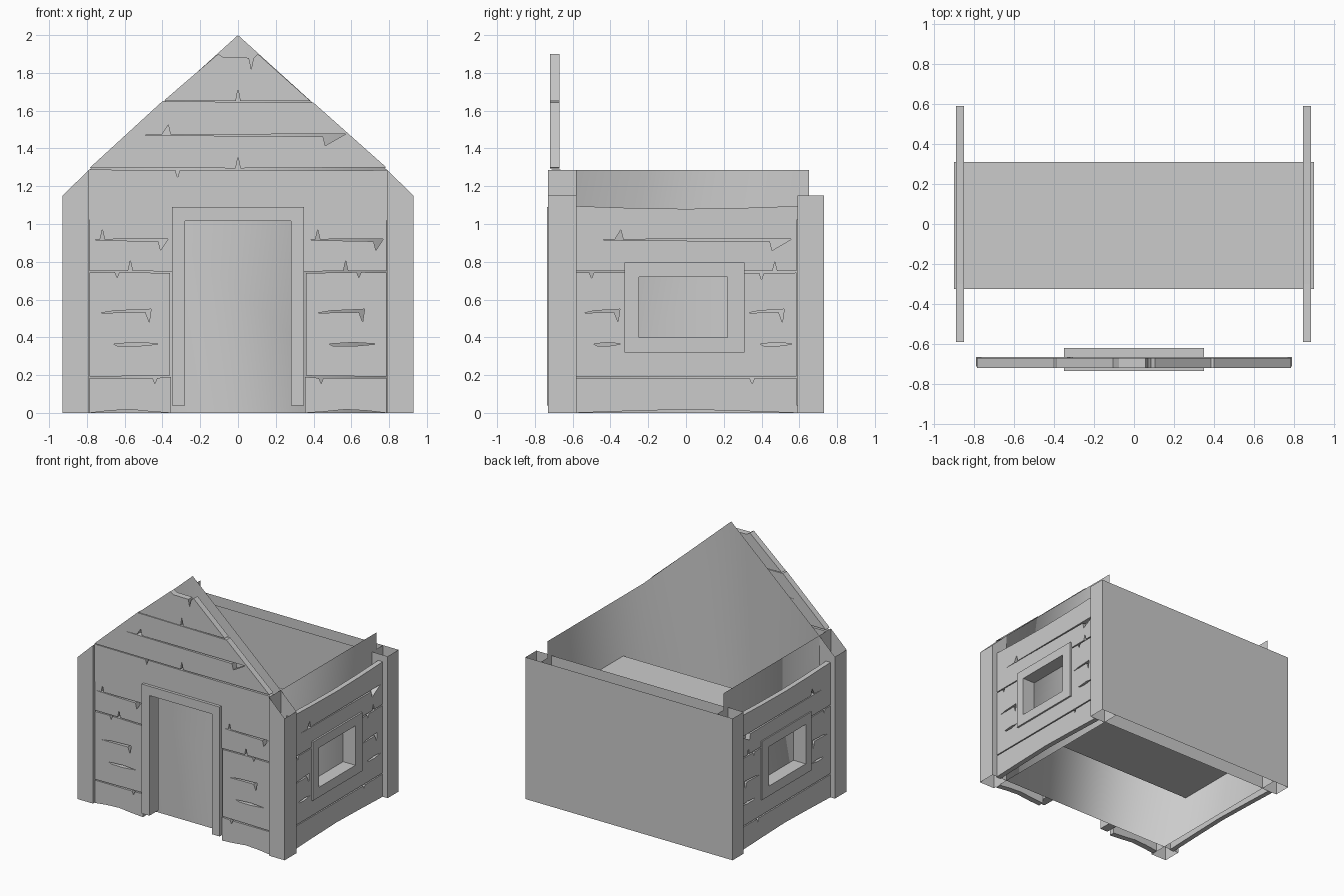
import bpy, bmesh
from mathutils import Matrix

if "Cube" in bpy.data.objects:
    bpy.data.objects.remove(bpy.data.objects["Cube"])


def mesh(name, verts, faces, smooth=False):
    me = bpy.data.meshes.new(name)
    me.from_pydata(verts, [], faces)
    if smooth:
        for p in me.polygons:
            p.use_smooth = True
    ob = bpy.data.objects.new(name, me)
    bpy.context.collection.objects.link(ob)
    return ob


FRONT = Matrix(((1, 0, 0, 0), (0, 0, -1, 0), (0, 1, 0, 0), (0, 0, 0, 1)))
SIDE = Matrix(((0, 0, 1, 0), (1, 0, 0, 0), (0, 1, 0, 0), (0, 0, 0, 1)))


def panel(name, loops, basis, lo, hi):
    """Extrude an outline (further loops are holes) from depth lo to hi."""
    cu = bpy.data.curves.new(name, 'CURVE')
    cu.dimensions = '2D'
    cu.fill_mode = 'BOTH'
    cu.extrude = (hi - lo) / 2
    for pts in loops:
        sp = cu.splines.new('POLY')
        sp.points.add(len(pts) - 1)
        for p, (a, b) in zip(sp.points, pts):
            p.co = (a, b, 0, 1)
        sp.use_cyclic_u = True
    tmp = bpy.data.objects.new(name + "_tmp", cu)
    bpy.context.collection.objects.link(tmp)
    dg = bpy.context.evaluated_depsgraph_get()
    me = bpy.data.meshes.new_from_object(tmp.evaluated_get(dg))
    bpy.data.objects.remove(tmp)
    me.transform(basis @ Matrix.Translation((0, 0, (lo + hi) / 2)))
    bm = bmesh.new()
    bm.from_mesh(me)
    bmesh.ops.remove_doubles(bm, verts=bm.verts, dist=1e-5)
    bmesh.ops.recalc_face_normals(bm, faces=bm.faces)
    bm.to_mesh(me)
    bm.free()
    for p in me.polygons:
        p.use_smooth = False
    ob = bpy.data.objects.new(name, me)
    bpy.context.collection.objects.link(ob)
    return ob


def rect(a, b, c, d):
    return [(a, c), (b, c), (b, d), (a, d)]


def nick(x, z, h, d=1):
    """V-shaped split in a plank edge; d is the walking direction."""
    return [(x - .012 * d, z), (x, z + h), (x + .012 * d, z)]


def slit(a, b, z):
    """Long crack with a spike at each end."""
    w = b - a
    s = .012
    return [(a, z), (a + .1 * w, z + .004), (a + .13 * w, z + .055),
            (a + .13 * w + s, z + .004), (b, z + .006),
            (b - .1 * w, z - .055), (b - .1 * w - s, z - .007)]


def tail(a, b, z):
    """Short crack that hooks down at its right end."""
    return [(a, z - .006), (a + .3 * (b - a), z + .006), (b, z + .014),
            (b - .01, z - .055), (b - .03, z - .002)]


def sliver(a, b, z):
    return [(a, z), (a + .02, z - .01), ((a + b) / 2, z - .012), (b, z), ((a + b) / 2, z + .008)]


def mirrored(points):
    return [(-x, z) for x, z in reversed(points)]


# Inner shell: gabled front and two side walls, softly shaded across the corners
W, F, B, E = .79, -.58, .65, 1.285
mesh("inner_shell",
     [(-W, F, 0), (W, F, 0), (W, F, E), (0, F, 2), (-W, F, E),
      (W, B, 0), (W, B, E), (-W, B, 0), (-W, B, E)],
     [(0, 1, 2, 3, 4), (1, 5, 6, 2), (7, 0, 4, 8)], smooth=True)

# Back wall: outer and inner sheets
for name, y, x in (("back_wall_outer", .73, .93), ("back_wall_inner", .595, W)):
    mesh(name, [(-x, y, 0), (x, y, 0), (x, y, 1.15), (-x, y, 1.15)], [(3, 2, 1, 0)])

# Corner posts: open tubes, the front pair sloped to follow the gable
for label, s in (("left", -1), ("right", 1)):
    for end, y0, y1, top in (("front", -.73, -.58, 1.285), ("back", .59, .73, 1.15)):
        ring = [(s * .79, y0, top), (s * .93, y0, 1.15), (s * .93, y1, 1.15), (s * .79, y1, top)]
        base = [(x, y, 0) for x, y, z in ring]
        quads = [(i, (i + 1) % 4, (i + 1) % 4 + 4, i + 4) for i in range(4)]
        if s < 0:
            quads = [q[::-1] for q in quads]
        mesh(f"{end}_{label}_post", base + ring, quads)

# Door frame
panel("door_frame",
      [[(-.35, .04), (-.28, .04), (-.28, 1.015), (.28, 1.015), (.28, .04),
        (.35, .04), (.35, 1.09), (-.35, 1.09)]], FRONT, .62, .735)

# Front planks beside the door
P0, P1 = .665, .712
bottom = [(.355, .0), (.45, .006), (.57, .018), (.68, .012), (.785, 0),
          (.785, .185)] + nick(.44, .185, -.03, -1) + [(.355, .19)]
middle = [(.36, .197), (.785, .192), (.785, .742)] + nick(.64, .745, -.03, -1) + [(.36, .74)]
for label, flip in (("right", False), ("left", True)):
    fix = mirrored if flip else list
    panel("front_bottom_plank_" + label, [fix(bottom)], FRONT, P0, P1)
    cracks = [tail(.42, .67, .535), sliver(.48, .74, .365)]
    if flip:
        cracks = [tail(-.73, -.46, .535), sliver(-.66, -.41, .365)]
    panel("front_middle_plank_" + label, [fix(middle)] + cracks, FRONT, P0, P1)

# Plank that wraps over the door
over = ([(-.785, .752)] + nick(-.57, .752, .055) + [(-.35, .748), (-.35, 1.07), (.35, 1.07), (.35, .748)]
        + nick(.57, .752, .055) + [(.785, .752), (.79, 1.285), (.3, 1.282)]
        + nick(-.32, 1.285, -.04, -1) + [(-.79, 1.288)])
panel("front_lintel_plank", [over, slit(-.77, -.37, .915), slit(.37, .77, .915)], FRONT, P0, P1)

# Gable planks
lower = ([(-.785, 1.297)] + nick(0, 1.295, .06) + [(.785, 1.3), (.4, 1.642), (-.4, 1.65)])
panel("gable_lower_plank", [lower, slit(-.51, .57, 1.47)], FRONT, .67, .72)
upper = ([(-.39, 1.655)] + nick(0, 1.65, .065) + [(.385, 1.65), (.105, 1.9), (.085, 1.88)]
         + nick(.07, 1.88, -.06, -1) + [(-.075, 1.882), (-.105, 1.9)])
panel("gable_upper_plank", [upper], FRONT, .67, .72)

# Side planks, open around the window
side_bottom = [(-.59, 0), (-.3, .01), (0, .018), (.3, .01), (.59, 0), (.585, .185)] \
    + nick(.35, .183, -.03, -1) + [(-.585, .185)]
side_middle = [(-.585, .193), (.585, .193), (.585, .742)] + nick(.4, .74, -.035, -1) \
    + [(.29, .742), (.29, .34), (-.31, .34), (-.31, .742)] + nick(-.5, .742, -.03, -1) + [(-.585, .742)]
side_top = [(-.585, .75), (-.31, .75), (-.31, .78), (.29, .78), (.29, .75)] \
    + nick(.47, .75, .05) + [(.585, .75), (.59, 1.095), (.3, 1.085), (0, 1.08), (-.3, 1.085), (-.59, 1.095)]
for label, lo, hi in (("right", .845, .886), ("left", -.89, -.85)):
    panel("side_bottom_plank_" + label, [side_bottom], SIDE, lo, hi)
    panel("side_middle_plank_" + label,
          [side_middle, tail(-.54, -.35, .535), tail(.33, .52, .535),
           sliver(-.49, -.34, .365), sliver(.39, .57, .365)], SIDE, lo, hi)
    panel("side_top_plank_" + label, [side_top, slit(-.48, .56, .915)], SIDE, lo, hi)

# Window frame: one tube running through the house, framing both windows
panel("window_frame", [rect(-.325, .31, .32, .795), rect(-.25, .22, .4, .72)], SIDE, -.9, .9)
